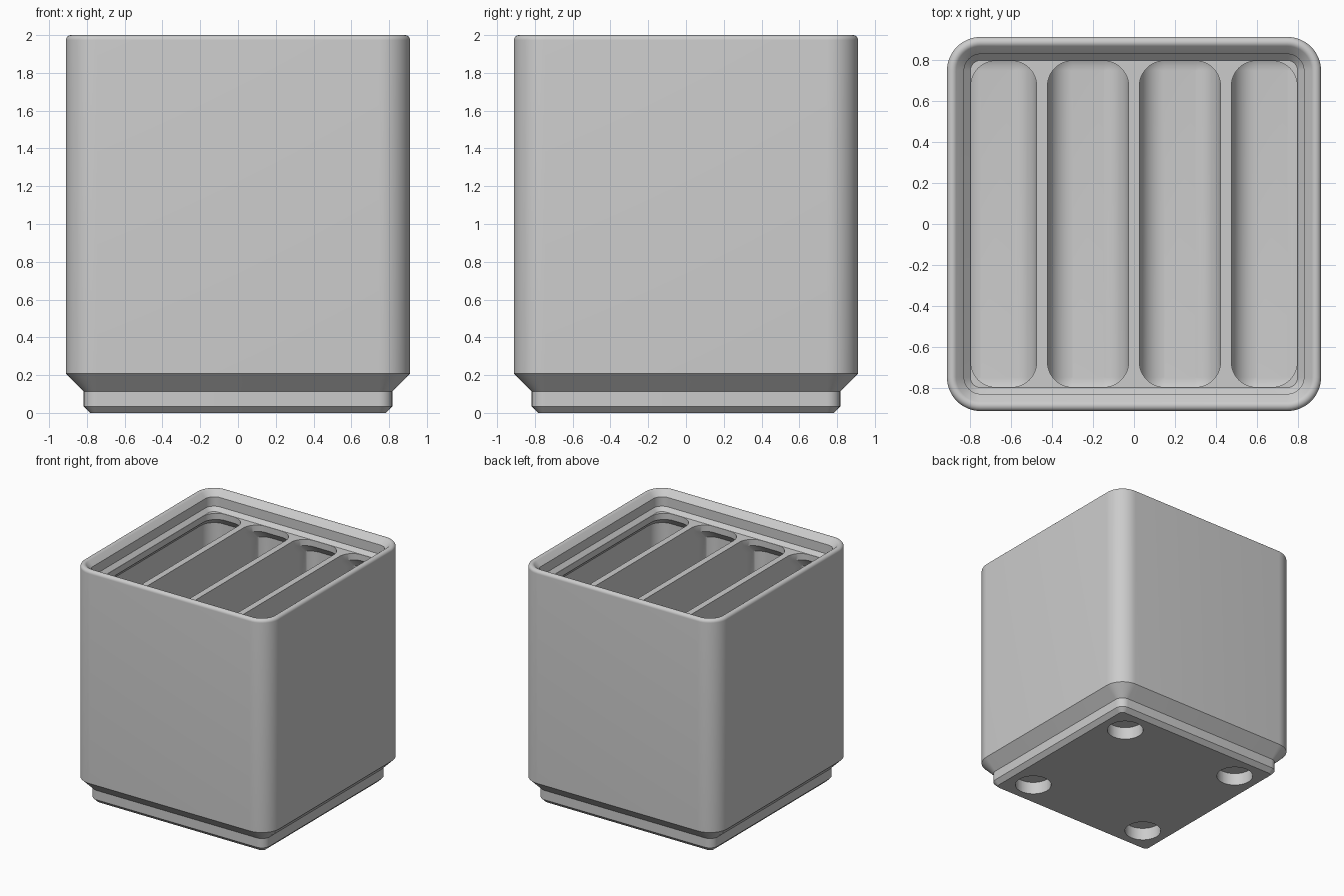
import bpy, bmesh, math

cube = bpy.data.objects.get("Cube")
if cube:
    bpy.data.objects.remove(cube)

S = 2 / 45.55          # millimetres to scene units
HALF, R = 20.75, 3.75  # outer half width and corner radius
DECK = 42              # height of the divider tops


def ring(bm, x0, x1, y0, y1, r, z, n=12):
    """Rounded rectangle of vertices at height z."""
    corners = [(x1 - r, y1 - r), (x0 + r, y1 - r), (x0 + r, y0 + r), (x1 - r, y0 + r)]
    verts = []
    for q, (cx, cy) in enumerate(corners):
        for i in range(n + 1):
            a = math.pi / 2 * (q + i / n)
            verts.append(bm.verts.new(((cx + r * math.cos(a)) * S,
                                       (cy + r * math.sin(a)) * S, z * S)))
    return verts


def loft(bm, rings):
    """Skin the rings in order and close both ends."""
    for a, b in zip(rings, rings[1:]):
        for i in range(len(a)):
            j = (i + 1) % len(a)
            bm.faces.new((a[i], a[j], b[j], b[i]))
    bm.faces.new(rings[0][::-1])
    bm.faces.new(rings[-1])


def make_object(name, bm):
    bmesh.ops.recalc_face_normals(bm, faces=bm.faces)
    mesh = bpy.data.meshes.new(name)
    bm.to_mesh(mesh)
    bm.free()
    obj = bpy.data.objects.new(name, mesh)
    bpy.context.collection.objects.link(obj)
    return obj


# Outer shell: (inset, height) from the stepped foot up and over the stacking rim
profile = [(2.95, 0), (2.15, 0.8), (2.15, 2.6), (0, 4.75)]
fillet = 0.6
for i in range(11):
    a = math.radians(180 - 135 * i / 10)
    profile.append((fillet + fillet * math.cos(a), 44.95 + fillet * math.sin(a)))
profile += [(1.9, 44.5), (1.9, 42.7), (2.6, DECK)]

bm = bmesh.new()
loft(bm, [ring(bm, o - HALF, HALF - o, o - HALF, HALF - o, R - o, z) for o, z in profile])
box = make_object("divided_box", bm)

# Compartments: filleted floor, undercut below the rim, narrower opening
bm = bmesh.new()
FLOOR, CR, WALL, OPEN, WIDTH = 7, 2.8, 19.8, 18.1, 9
for k in range(4):
    cx = (k - 1.5) * (WIDTH + 1.2)
    x0, x1 = cx - WIDTH / 2, cx + WIDTH / 2
    rings = []
    for i in range(9):
        a = math.pi / 2 * i / 8
        d = min(CR * (1 - math.sin(a)), CR - 0.05)
        rings.append(ring(bm, x0 + d, x1 - d, d - WALL, WALL - d, CR - d,
                          FLOOR + CR * (1 - math.cos(a))))
    rings.append(ring(bm, x0, x1, -WALL, WALL, CR, 39.1))
    for z in (40.8, DECK + 0.5):
        rings.append(ring(bm, max(x0, -OPEN), min(x1, OPEN), -OPEN, OPEN, CR, z))
    loft(bm, rings)

# Round magnet pockets under the foot
for x in (-13, 13):
    for y in (-13, 13):
        r = 3.25
        loft(bm, [ring(bm, x - r, x + r, y - r, y + r, r - 0.01, z) for z in (-1, 2.4)])
cutter = make_object("pocket_cutter", bm)
cutter.hide_render = True

cut = box.modifiers.new("pockets", 'BOOLEAN')
cut.operation = 'DIFFERENCE'
cut.solver = 'EXACT'
cut.object = cutter
bpy.context.view_layer.objects.active = box
box.select_set(True)
bpy.ops.object.modifier_apply(modifier=cut.name)
bpy.data.objects.remove(cutter)

# Single plain grey
grey = bpy.data.materials.new("light_grey")
grey.use_nodes = True
colour = (0.6, 0.6, 0.6, 1)
grey.diffuse_color = colour
grey.node_tree.nodes["Principled BSDF"].inputs["Base Color"].default_value = colour
box.data.materials.clear()
box.data.materials.append(grey)

bpy.ops.object.shade_smooth_by_angle(angle=math.radians(30))
